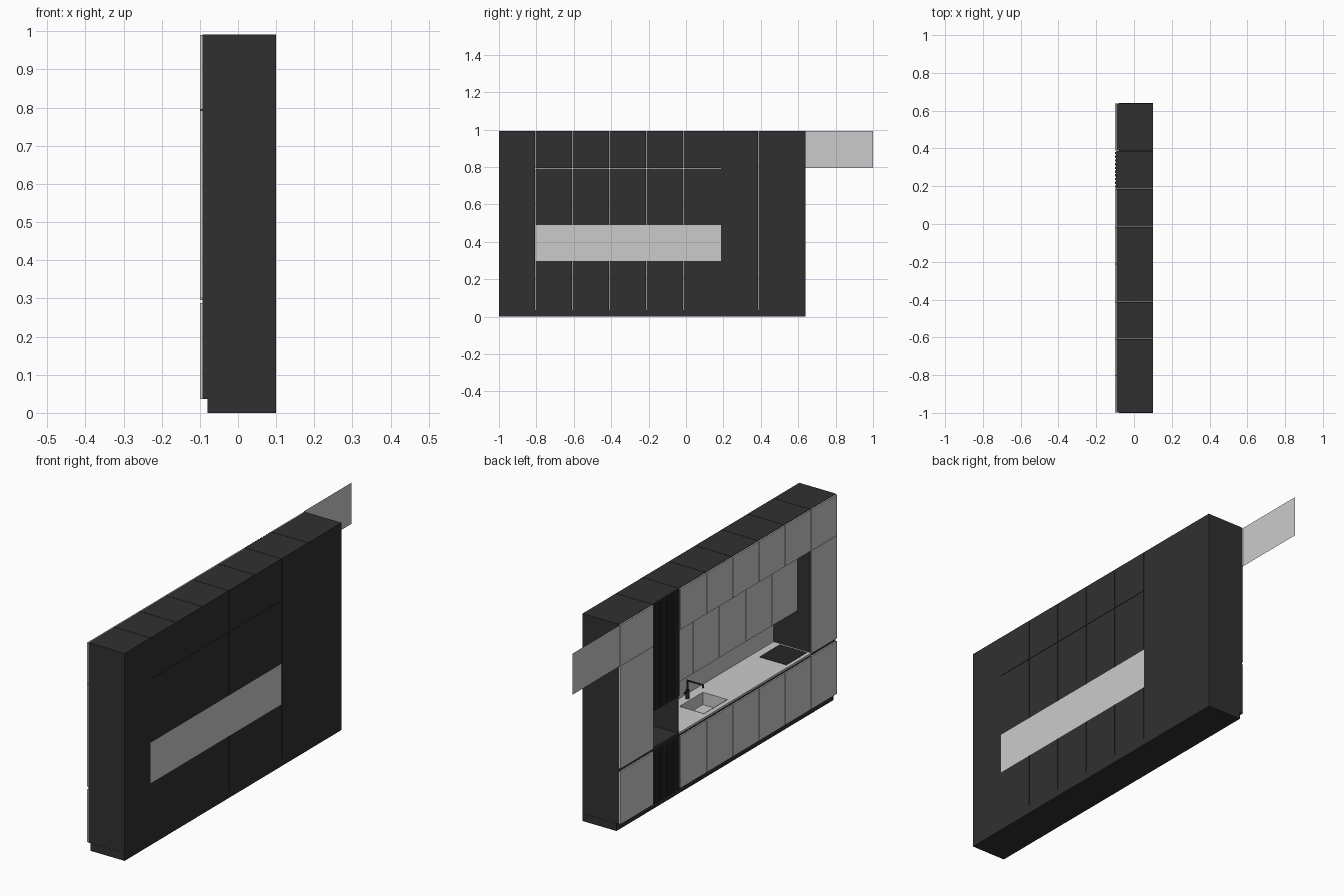
import bpy, bmesh
from mathutils import Vector

if "Cube" in bpy.data.objects:
    bpy.data.objects.remove(bpy.data.objects["Cube"])

BACK, BODY, FRONT, WALL = 0.1, -0.093, -0.1, -0.028
GAP = 0.002
cols = [-1.0, -0.805, -0.608, -0.411, -0.212, -0.014, 0.187, 0.387, 0.64]
Z_PLINTH, Z_DOOR, Z_TOP, Z_WALL, Z_UP, Z_END = 0.036, 0.288, 0.302, 0.49, 0.795, 0.992


def material(name, v):
    m = bpy.data.materials.new(name)
    m.diffuse_color = (v, v, v, 1)
    m.use_nodes = True
    m.node_tree.nodes["Principled BSDF"].inputs["Base Color"].default_value = m.diffuse_color
    return m


dark = material("dark_body", 0.03)
black = material("black_glass", 0.02)


def finish(name, bm, mat=None):
    me = bpy.data.meshes.new(name)
    bm.to_mesh(me)
    bm.free()
    ob = bpy.data.objects.new(name, me)
    bpy.context.collection.objects.link(ob)
    if mat:
        me.materials.append(mat)
    return ob


def add_box(bm, x, y, z):
    vs = bmesh.ops.create_cube(bm, size=1)["verts"]
    for v in vs:
        v.co = Vector(r[0] + (c + 0.5) * (r[1] - r[0]) for c, r in zip(v.co, (x, y, z)))


def box(name, x, y, z, mat=None):
    bm = bmesh.new()
    add_box(bm, x, y, z)
    return finish(name, bm, mat)


def plane(name, x, y, z):
    bm = bmesh.new()
    bm.faces.new([bm.verts.new((x, *p)) for p in
                  ((y[0], z[0]), (y[1], z[0]), (y[1], z[1]), (y[0], z[1]))])
    return finish(name, bm)


def cabinet(name, y, z, front=BODY):
    return box(name, (front, BACK), (y[0] + GAP / 2, y[1] - GAP / 2), z, dark)


def door(name, y, z, front=FRONT):
    return box(name, (front, front + 0.007), (y[0] + GAP, y[1] - GAP), z)


def slatted_door(name, y, z, n=10):
    bm = bmesh.new()
    add_box(bm, (FRONT + 0.005, BODY), (y[0] + GAP, y[1] - GAP), z)
    step = (y[1] - y[0] - 2 * GAP) / n
    for i in range(n):
        a = y[0] + GAP + i * step
        add_box(bm, (FRONT, FRONT + 0.006), (a + step * 0.2, a + step * 0.8), z)
    finish(name, bm, dark)


# plinth
box("plinth", (-0.08, BACK), (cols[0], cols[-1]), (0, Z_PLINTH), dark)

# sink cutter, shared by worktop and cabinet
sx, sy, sz = (-0.078, 0.055), (-0.205, -0.025), 0.245
cutter = box("sink_cutter", sx, sy, (sz, 0.4))
cutter.hide_render = True
cutter.display_type = 'WIRE'


def cut_sink(ob):
    m = ob.modifiers.new("sink_hole", 'BOOLEAN')
    m.object, m.operation, m.solver = cutter, 'DIFFERENCE', 'EXACT'


# cabinet columns and their doors
for i, y in enumerate(zip(cols, cols[1:])):
    if i in (0, 7):
        cabinet(f"tall_cabinet_{i}", y, (Z_PLINTH, Z_END))
        door(f"tall_door_low_{i}", y, (Z_PLINTH, Z_DOOR))
        door(f"tall_door_mid_{i}", y, (Z_TOP, Z_UP - GAP))
        door(f"tall_door_top_{i}", y, (Z_UP, Z_END - GAP))
    elif i == 6:
        # slatted tower with an open niche
        nz = 0.48
        cabinet("tower_low", y, (Z_PLINTH, Z_TOP))
        cabinet("tower_high", y, (nz, Z_END))
        box("niche_back", (BACK - 0.005, BACK), (y[0] + GAP / 2, y[1] - GAP / 2), (Z_TOP, nz), dark)
        for k, a in enumerate((y[0] + GAP / 2, y[1] - GAP / 2 - 0.006)):
            box(f"niche_side_{k}", (BODY, BACK), (a, a + 0.006), (Z_TOP, nz), dark)
        slatted_door("slatted_door_low", y, (Z_PLINTH, Z_DOOR))
        slatted_door("slatted_door_high", y, (nz, Z_END - GAP))
    else:
        base = cabinet(f"base_cabinet_{i}", y, (Z_PLINTH, 0.296))
        if y[0] < sy[1] and y[1] > sy[0]:
            cut_sink(base)
        door(f"base_door_{i}", y, (Z_PLINTH, Z_DOOR - 0.004))
        cabinet(f"wall_cabinet_{i}", y, (Z_WALL, Z_UP - GAP), WALL + 0.007)
        door(f"wall_door_{i}", y, (Z_WALL, Z_UP - GAP), WALL)
        cabinet(f"top_cabinet_{i}", y, (Z_UP, Z_END))
        door(f"top_door_{i}", y, (Z_UP, Z_END - GAP))

# worktop, backsplash and loose end panel
cut_sink(box("worktop", (FRONT, BACK), (cols[1], cols[6]), (0.296, 0.306)))
plane("backsplash", BACK, (cols[1], cols[6]), (0.306, Z_WALL))
plane("loose_panel", FRONT, (cols[-1], 1.0), (Z_UP, Z_END))

# sink basin: open box with thin walls, plus drain
bm = bmesh.new()
add_box(bm, sx, sy, (sz, 0.307))
bm.normal_update()
bmesh.ops.delete(bm, geom=[f for f in bm.faces if f.normal.z > 0.9], context='FACES')
basin = finish("sink_basin", bm)
basin.modifiers.new("thickness", 'SOLIDIFY').thickness = 0.004
bpy.ops.mesh.primitive_cylinder_add(vertices=24, radius=0.01, depth=0.003,
                                    location=(sum(sx) / 2, sum(sy) / 2, sz + 0.005))
bpy.context.object.name = "drain"

# tap: base, bent spout and lever
ty, tx = -0.115, 0.073
bpy.ops.mesh.primitive_cylinder_add(vertices=24, radius=0.009, depth=0.04, location=(tx, ty, 0.326))
bpy.context.object.name = "tap_base"
bpy.context.object.data.materials.append(black)
for name, pts in (("tap_spout", [(tx, 0.306), (tx, 0.391), (tx - 0.083, 0.391), (tx - 0.083, 0.378)]),):
    cu = bpy.data.curves.new(name, 'CURVE')
    cu.dimensions, cu.bevel_depth, cu.bevel_resolution, cu.use_fill_caps = '3D', 0.005, 3, True
    sp = cu.splines.new('POLY')
    sp.points.add(len(pts) - 1)
    for p, (x, z) in zip(sp.points, pts):
        p.co = (x, ty, z, 1)
    cu.materials.append(black)
    bpy.context.collection.objects.link(bpy.data.objects.new(name, cu))
box("tap_lever", (tx - 0.003, tx + 0.003), (ty, ty + 0.025), (0.335, 0.341), black)

# hob
box("hob", (-0.083, 0.06), (-0.795, -0.64), (0.304, 0.308), black)
